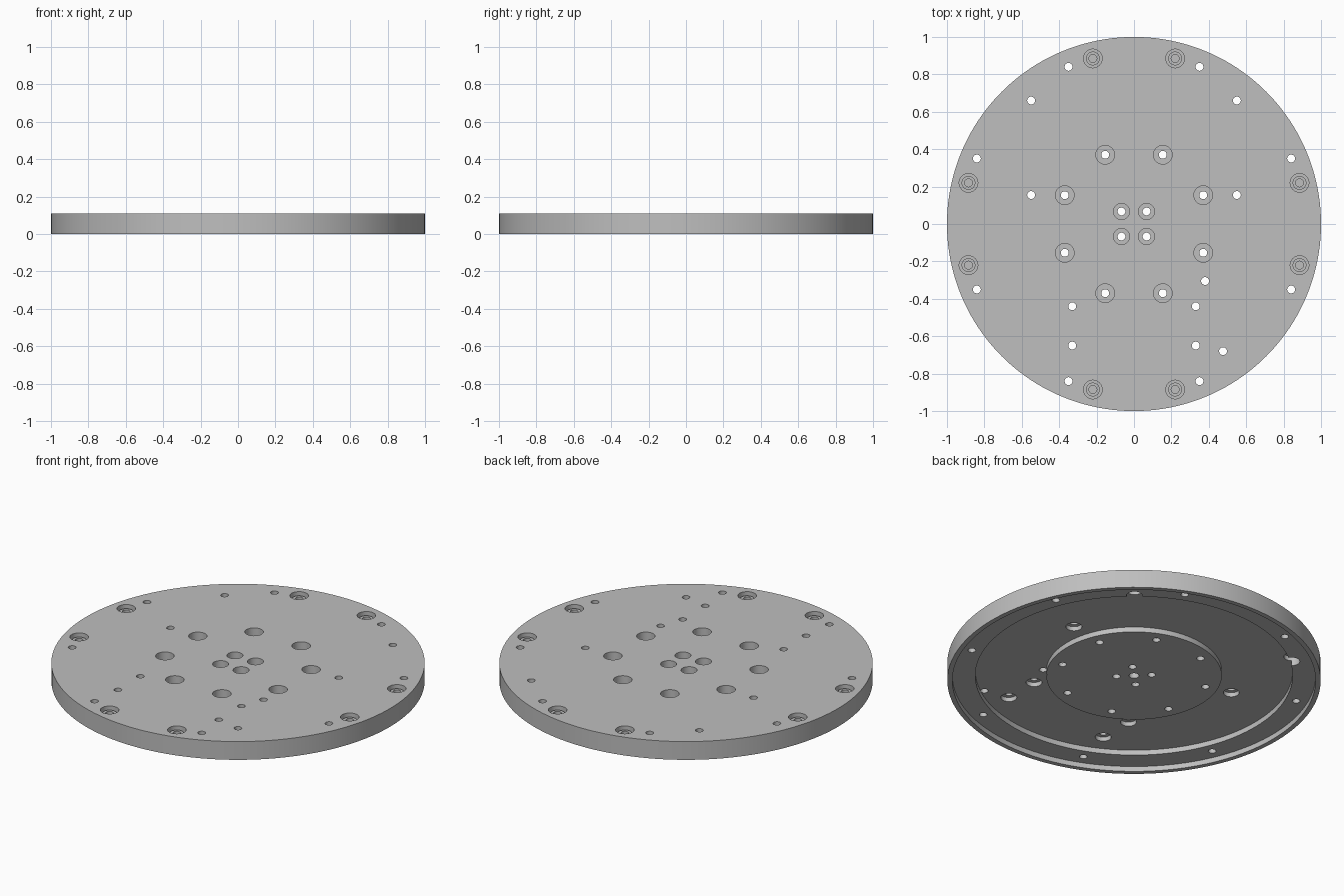
import bpy, bmesh
from math import cos, sin, tau

cube = bpy.data.objects.get("Cube")
if cube:
    bpy.data.objects.remove(cube, do_unlink=True)

HEIGHT, STEP, POCKET = 0.108, 0.03, 0.06
BELOW, ABOVE = -0.02, HEIGHT + 0.02
HOLE = 0.021

metal = bpy.data.materials.new("grey metal")
metal.use_nodes = True
grey = (0.52, 0.52, 0.52, 1)
metal.diffuse_color = grey
metal.node_tree.nodes["Principled BSDF"].inputs["Base Color"].default_value = grey


def lathe(bm, profile, segments, x=0, y=0):
    """Turn a (radius, z) profile about a vertical axis and cap both ends."""
    rings = [[bm.verts.new((x + r * cos(tau * i / segments),
                            y + r * sin(tau * i / segments), z))
              for i in range(segments)] for r, z in profile]
    for a, b in zip(rings, rings[1:]):
        for i in range(segments):
            j = (i + 1) % segments
            bm.faces.new((a[i], a[j], b[j], b[i]))
    bm.faces.new(rings[0][::-1])
    bm.faces.new(rings[-1])


def make_object(name, bm):
    bmesh.ops.recalc_face_normals(bm, faces=bm.faces)
    mesh = bpy.data.meshes.new(name)
    bm.to_mesh(mesh)
    bm.free()
    mesh.materials.append(metal)
    obj = bpy.data.objects.new(name, mesh)
    bpy.context.collection.objects.link(obj)
    return obj


def mirrored(points):
    return [(s * x, y) for x, y in points for s in (-1, 1)]


def eightfold(a, b):
    return mirrored([(a, b), (b, a), (a, -b), (b, -a)])


# Turned plate: outer lip, stepped underside, annular pocket, central boss
bm = bmesh.new()
lathe(bm, [(0.47, STEP), (0.47, POCKET), (0.85, POCKET), (0.85, STEP),
           (0.973, STEP), (0.973, 0), (1, 0), (1, HEIGHT)], 160)
plate = make_object("round_plate", bm)

# Hole shapes, each as a turned cutter profile
plain = [(HOLE, BELOW), (HOLE, ABOVE)]
top_bore = [(HOLE, BELOW), (HOLE, 0.053), (0.05, 0.053), (0.05, ABOVE)]
centre_bore = [(HOLE, BELOW), (HOLE, 0.053), (0.043, 0.053), (0.043, ABOVE)]
bottom_bore = [(0.043, BELOW), (0.043, 0.085), (HOLE, 0.085), (HOLE, ABOVE)]
screw_well = [(HOLE, 0.068), (HOLE, 0.09), (0.037, 0.09),
              (0.037, 0.056), (0.05, 0.056), (0.05, ABOVE)]
blind_centre = [(0.027, BELOW), (0.027, 0.08)]

layout = [
    (plain, eightfold(0.35, 0.84) + [(0.38, -0.305), (0.476, -0.68)]),
    (top_bore, eightfold(0.154, 0.37)),
    (centre_bore, mirrored([(0.067, 0.067), (0.067, -0.067)])),
    (bottom_bore, mirrored([(0.55, 0.66), (0.55, 0.155),
                            (0.33, -0.44), (0.33, -0.65)])),
    (screw_well, eightfold(0.22, 0.885)),
    (blind_centre, [(0, 0)]),
]
bm = bmesh.new()
for profile, places in layout:
    for x, y in places:
        lathe(bm, profile, 32, x, y)
cutter = make_object("hole_cutter", bm)
cutter.hide_render = True

# Cut the holes
cut = plate.modifiers.new("holes", 'BOOLEAN')
cut.operation = 'DIFFERENCE'
cut.solver = 'EXACT'
cut.object = cutter
bpy.ops.object.select_all(action='DESELECT')
plate.select_set(True)
bpy.context.view_layer.objects.active = plate
bpy.ops.object.modifier_apply(modifier=cut.name)
bpy.data.objects.remove(cutter, do_unlink=True)
bpy.ops.object.shade_smooth_by_angle()
